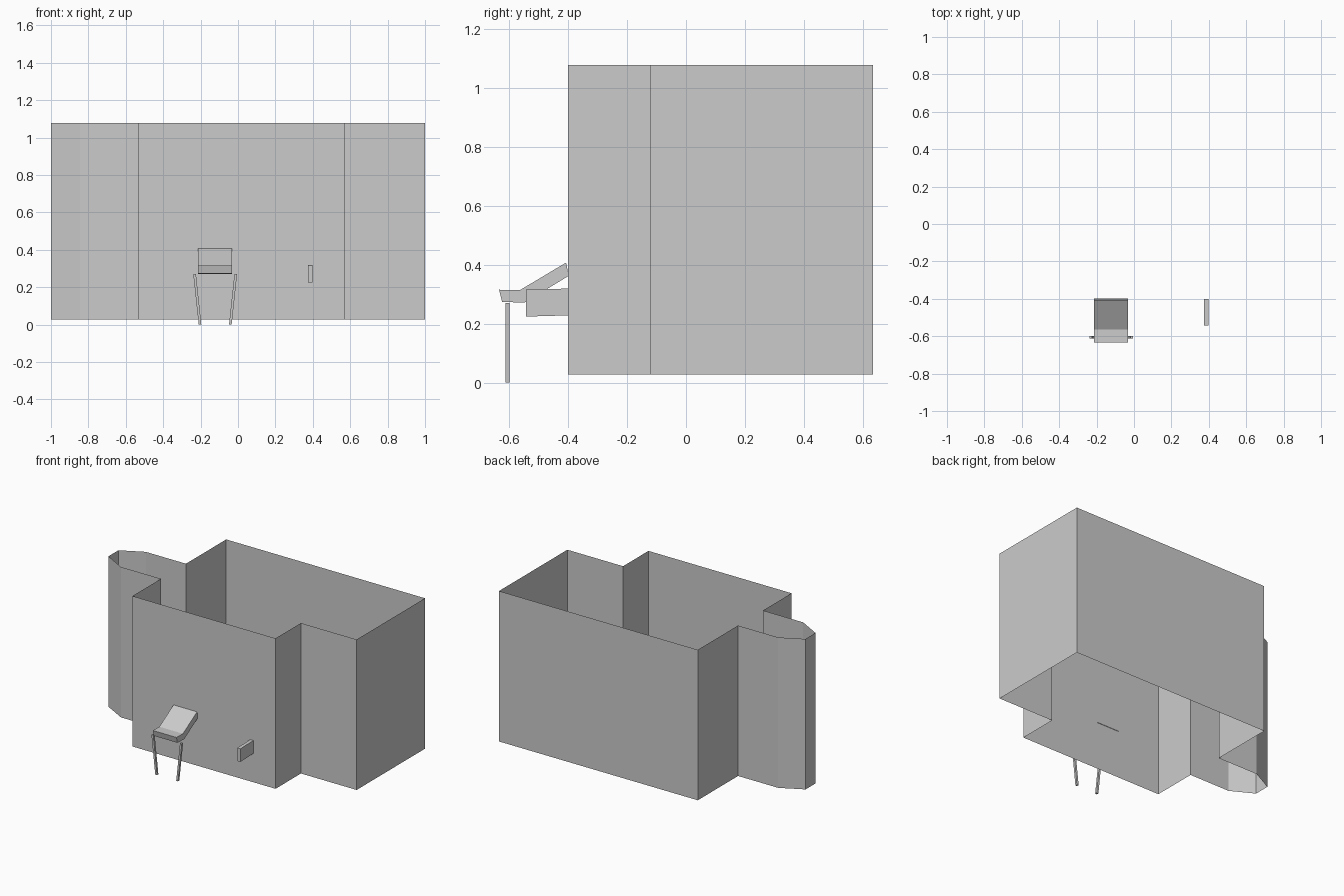
import bpy, bmesh
from mathutils import Vector

if "Cube" in bpy.data.objects:
    bpy.data.objects.remove(bpy.data.objects["Cube"])


def make_object(name, bm):
    bmesh.ops.remove_doubles(bm, verts=bm.verts, dist=1e-5)
    mesh = bpy.data.meshes.new(name)
    bm.to_mesh(mesh)
    bm.free()
    obj = bpy.data.objects.new(name, mesh)
    bpy.context.collection.objects.link(obj)
    return obj


def prism(name, points, offset):
    """Closed solid made by sweeping a flat profile along an offset."""
    bm = bmesh.new()
    face = bm.faces.new([bm.verts.new(p) for p in points])
    ext = bmesh.ops.extrude_face_region(bm, geom=[face], use_keep_orig=True)
    moved = [g for g in ext["geom"] if isinstance(g, bmesh.types.BMVert)]
    bmesh.ops.translate(bm, verts=moved, vec=Vector(offset))
    bmesh.ops.recalc_face_normals(bm, faces=bm.faces)
    return make_object(name, bm)


# Walls: single-sheet floor plan outline with a bay on the left, open top and bottom
BOTTOM, TOP = 0.028, 1.078
plan = [(-0.535, -0.40), (0.57, -0.40), (0.57, -0.12), (1.0, -0.12),
        (1.0, 0.634), (-0.535, 0.634), (-0.535, 0.19), (-0.845, 0.19),
        (-1.0, 0.11), (-1.0, 0.0), (-0.845, -0.085), (-0.535, -0.085)]
bm = bmesh.new()
lower = [bm.verts.new((x, y, BOTTOM)) for x, y in plan]
upper = [bm.verts.new((x, y, TOP)) for x, y in plan]
for i in range(len(plan)):
    j = (i + 1) % len(plan)
    bm.faces.new((lower[i], lower[j], upper[j], upper[i]))
make_object("walls", bm)

# Canopy: bent slab, sloping up to meet the front wall
SLAB_LEFT, SLAB_RIGHT = -0.213, -0.031
slab = [(-0.634, 0.315), (-0.624, 0.274), (-0.549, 0.271),
        (-0.398, 0.362), (-0.407, 0.407), (-0.563, 0.314)]
prism("canopy", [(SLAB_LEFT, y, z) for y, z in slab],
      (SLAB_RIGHT - SLAB_LEFT, 0, 0))

# Canopy posts: thin square legs, leaning inwards to the ground
centre = (SLAB_LEFT + SLAB_RIGHT) / 2
for side, label in ((-1, "left"), (1, "right")):
    leg = [(0.074, 0.0), (0.088, 0.0), (0.117, 0.27), (0.103, 0.27)]
    prism(label + "_post", [(centre + side * x, -0.613, z) for x, z in leg],
          (0, 0.015, 0))

# Small bracket plate standing out from the front wall
plate = [(-0.542, 0.224), (-0.40, 0.228), (-0.40, 0.319), (-0.542, 0.315)]
prism("wall_plate", [(0.374, y, z) for y, z in plate], (0.024, 0, 0))
